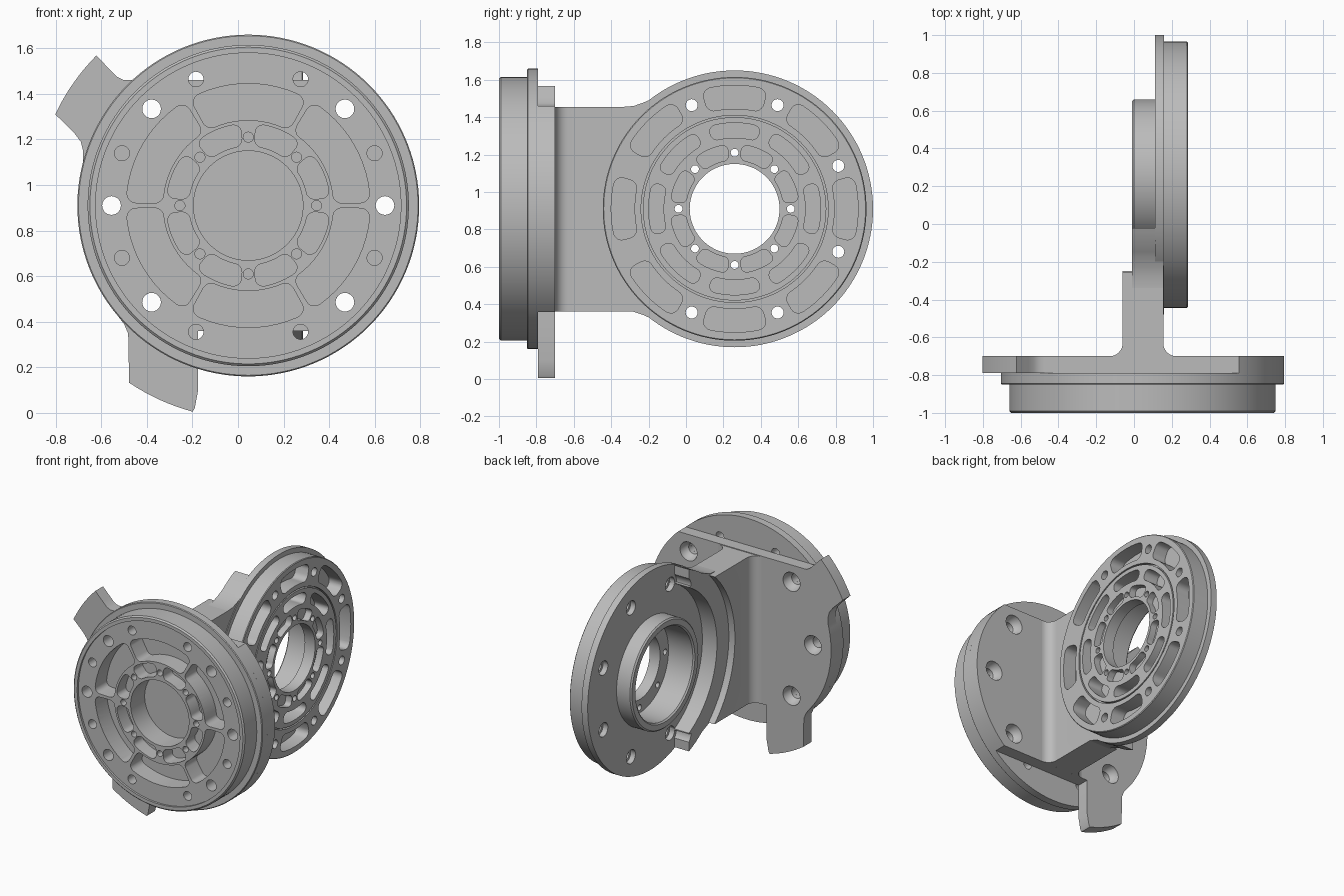
import bpy, bmesh
from math import cos, sin, radians, pi

cube = bpy.data.objects.get("Cube")
if cube:
    bpy.data.objects.remove(cube)

grey = bpy.data.materials.new("machined grey")
grey.use_nodes = True
COLOUR = (0.5, 0.5, 0.5, 1)
grey.diffuse_color = COLOUR
grey.node_tree.nodes["Principled BSDF"].inputs["Base Color"].default_value = COLOUR


# Frames: local (u, v) across the disc, w along its axis
def front(u, v, w):
    return (0.045 + u, w, 0.91 + v)


def side(u, v, w):
    return (w, 0.26 + u, 0.91 + v)


def plan(u, v, w):
    return (u, v, w)


def polar(r, deg):
    return (r * cos(radians(deg)), r * sin(radians(deg)))


def arc(r, a, b, n):
    return [polar(r, a + (b - a) * i / n) for i in range(n + 1)]


def prism(bm, frame, outline, w0, w1):
    low = [bm.verts.new(frame(u, v, w0)) for u, v in outline]
    high = [bm.verts.new(frame(u, v, w1)) for u, v in outline]
    bm.faces.new(low)
    bm.faces.new(high[::-1])
    n = len(outline)
    for i in range(n):
        j = (i + 1) % n
        bm.faces.new((low[i], high[i], high[j], low[j]))


def lathe(bm, frame, profile, centre=(0, 0), segs=96):
    # closed (radius, w) profile turned around the disc axis
    rings = []
    for r, w in profile:
        if r == 0:
            rings.append([bm.verts.new(frame(*centre, w))] * segs)
        else:
            rings.append([bm.verts.new(frame(centre[0] + r * cos(2 * pi * k / segs),
                                             centre[1] + r * sin(2 * pi * k / segs), w))
                          for k in range(segs)])
    for a, b in zip(rings, rings[1:] + rings[:1]):
        for k in range(segs):
            m = (k + 1) % segs
            quad = list(dict.fromkeys((a[k], a[m], b[m], b[k])))
            if len(quad) > 2:
                bm.faces.new(quad)


def hole(bm, frame, r, centre, w0, w1, segs=24):
    lathe(bm, frame, [(0, w0), (r, w0), (r, w1), (0, w1)], centre, segs)


def slot(bm, frame, r0, r1, mid, half, w0, w1, c):
    # curved pocket: a rounded rectangle bent around the axis
    rm, hw = (r0 + r1) / 2, (r1 - r0) / 2
    hl = radians(half) * rm
    pts = []
    for sx, sy, start in ((1, 1, 0), (-1, 1, 90), (-1, -1, 180), (1, -1, 270)):
        for i in range(7):
            pu, pv = polar(c, start + 15 * i)
            pts.append((sx * (hl - c) + pu, sy * (hw - c) + pv))
        if start in (0, 180):
            for i in range(1, 10):
                pts.append((sx * (hl - c) * (1 - i / 5), sy * hw))
    prism(bm, frame, [polar(rm + t, mid + s / rm * 180 / pi) for s, t in pts], w0, w1)


def finish(bm, name):
    bmesh.ops.recalc_face_normals(bm, faces=bm.faces)
    mesh = bpy.data.meshes.new(name)
    bm.to_mesh(mesh)
    bm.free()
    mesh.materials.append(grey)
    ob = bpy.data.objects.new(name, mesh)
    bpy.context.collection.objects.link(ob)
    return ob


def cut(ob, bm):
    cutter = finish(bm, "cutter")
    cutter.hide_render = True
    mod = ob.modifiers.new("cut", "BOOLEAN")
    mod.operation, mod.solver, mod.object = "DIFFERENCE", "EXACT", cutter
    bpy.context.view_layer.objects.active = ob
    bpy.ops.object.modifier_apply(modifier=mod.name)
    bpy.data.objects.remove(cutter)


parts = []
SCREWS = (0, 45, 135, 180, 225, 315)

# Front flange: stepped disc with a shallow lip and a blind bore
bm = bmesh.new()
lathe(bm, front, [(0, -0.82), (0.24, -0.82), (0.24, -0.985), (0.67, -0.985), (0.67, -1),
                  (0.695, -1), (0.705, -0.99), (0.705, -0.85), (0.745, -0.85), (0.75, -0.845),
                  (0.75, -0.79), (0, -0.79)], segs=128)
front_flange = finish(bm, "front_flange")
bm = bmesh.new()
for k in range(6):
    slot(bm, front, 0.375, 0.535, 30 + 60 * k, 28.6, -1.1, -0.85, 0.04)
for k in range(8):
    slot(bm, front, 0.262, 0.36, 22.5 + 45 * k, 17, -1.1, -0.88, 0.035)
    hole(bm, front, 0.022, polar(0.3, 45 * k), -1.1, -0.9)
    hole(bm, front, 0.033, polar(0.6, 22.5 + 45 * k), -1.1, -0.7)
for a in SCREWS:
    hole(bm, front, 0.041, polar(0.6, a), -1.1, -0.7)
cut(front_flange, bm)
parts.append(front_flange)

# Back plate: flat-topped disc with two stop tabs and counterbored screw holes
TAB = 0.937
outline = arc(0.75, -47.2, 47.2, 36)
outline += [(-0.515, 0.55), (-0.545, 0.55), (-0.575, 0.565), (-0.605, 0.595)]
outline += arc(TAB, 135.4, 154.7, 8)
outline += [(-0.765, 0.32), (-0.735, 0.28), (-0.725, 0.24)]
outline += arc(0.75, 165.3, 220.5, 20)
outline += [(-0.545, -0.52), (-0.528, -0.56), (-0.525, -0.6)]
outline += arc(TAB, 236, 254.9, 8)
outline += [(-0.235, -0.89), (-0.22, -0.81), (-0.22, -0.55)]
bm = bmesh.new()
prism(bm, front, outline, -0.79, -0.70)
back_plate = finish(bm, "back_plate")
bm = bmesh.new()
for a in SCREWS:
    lathe(bm, front, [(0, -0.85), (0.041, -0.85), (0.041, -0.76), (0.052, -0.75),
                      (0.07, -0.71), (0.07, -0.6), (0, -0.6)], polar(0.6, a), 32)
cut(back_plate, bm)
parts.append(back_plate)

# Arm: filleted web from the plate to the side flange, scooped around the hub
left = [(-0.13 + 0.07 * sin(radians(t)), -0.63 - 0.07 * cos(radians(t))) for t in range(0, 91, 10)]
right = [(0.225 - 0.07 * sin(radians(t)), -0.63 - 0.07 * cos(radians(t))) for t in range(90, -1, -10)]
bm = bmesh.new()
prism(bm, plan, [(-0.13, -0.72)] + left + [(-0.06, -0.02), (0.155, -0.02)] + right
      + [(0.225, -0.72)], 0.36, 1.455)
arm = finish(bm, "arm")
bm = bmesh.new()
lathe(bm, side, [(0, -0.3), (0.75, -0.3), (0.75, -0.01), (0.61, -0.01), (0.61, 0.4), (0, 0.4)], segs=128)
cut(arm, bm)
parts.append(arm)

# Gussets blending the arm into the flange rim, above and below
for sign, name in ((1, "upper_gusset"), (-1, "lower_gusset")):
    rim = [(u, sign * v) for u, v in arc(0.733, 126, 112.5, 6)]
    flare = [(-0.6, sign * 0.53), (-0.6, sign * 0.545), (-0.54, sign * 0.55), (-0.49, sign * 0.567)]
    bm = bmesh.new()
    prism(bm, side, flare + rim + [(-0.28, sign * 0.53)], -0.01, 0.155)
    gusset = finish(bm, name)
    bm = bmesh.new()
    lathe(bm, side, [(0, -0.3), (0.61, -0.3), (0.61, 0.4), (0, 0.4)])
    cut(gusset, bm)
    bm = bmesh.new()
    hole(bm, side, 0.075, polar(0.6, sign * 112.5), -0.3, 0.4)
    cut(gusset, bm)
    parts.append(gusset)

# Side flange with its hub tube, open bore and face groove
bm = bmesh.new()
lathe(bm, side, [(0.24, 0.285), (0.24, 0.2), (0.34, 0.2), (0.34, 0), (0.35, -0.01), (0.39, -0.01),
                 (0.4, 0), (0.4, 0.11), (0.74, 0.11), (0.74, 0.16), (0.705, 0.16), (0.705, 0.28),
                 (0.7, 0.285), (0.5, 0.285), (0.5, 0.26), (0.49, 0.26), (0.49, 0.285)], segs=128)
side_flange = finish(bm, "side_flange")
bm = bmesh.new()
for k in range(8):
    slot(bm, side, 0.535, 0.66, 45 * k, 15.5, 0.18, 0.4, 0.045)
    slot(bm, side, 0.38, 0.46, 45 * k, 18, 0.17, 0.4, 0.035)
    slot(bm, side, 0.262, 0.345, 22.5 + 45 * k, 16, 0.235, 0.4, 0.03)
    hole(bm, side, 0.021, polar(0.3, 45 * k), 0.15, 0.4)
    if k not in (3, 4):
        lathe(bm, side, [(0, 0), (0.052, 0), (0.052, 0.15), (0.032, 0.15), (0.032, 0.4), (0, 0.4)],
              polar(0.6, 22.5 + 45 * k), 24)
cut(side_flange, bm)
parts.append(side_flange)

# Smooth turned surfaces, crisp machined edges
bpy.ops.object.select_all(action="DESELECT")
for ob in parts:
    ob.select_set(True)
bpy.context.view_layer.objects.active = parts[0]
bpy.ops.object.shade_smooth_by_angle(angle=radians(30))
